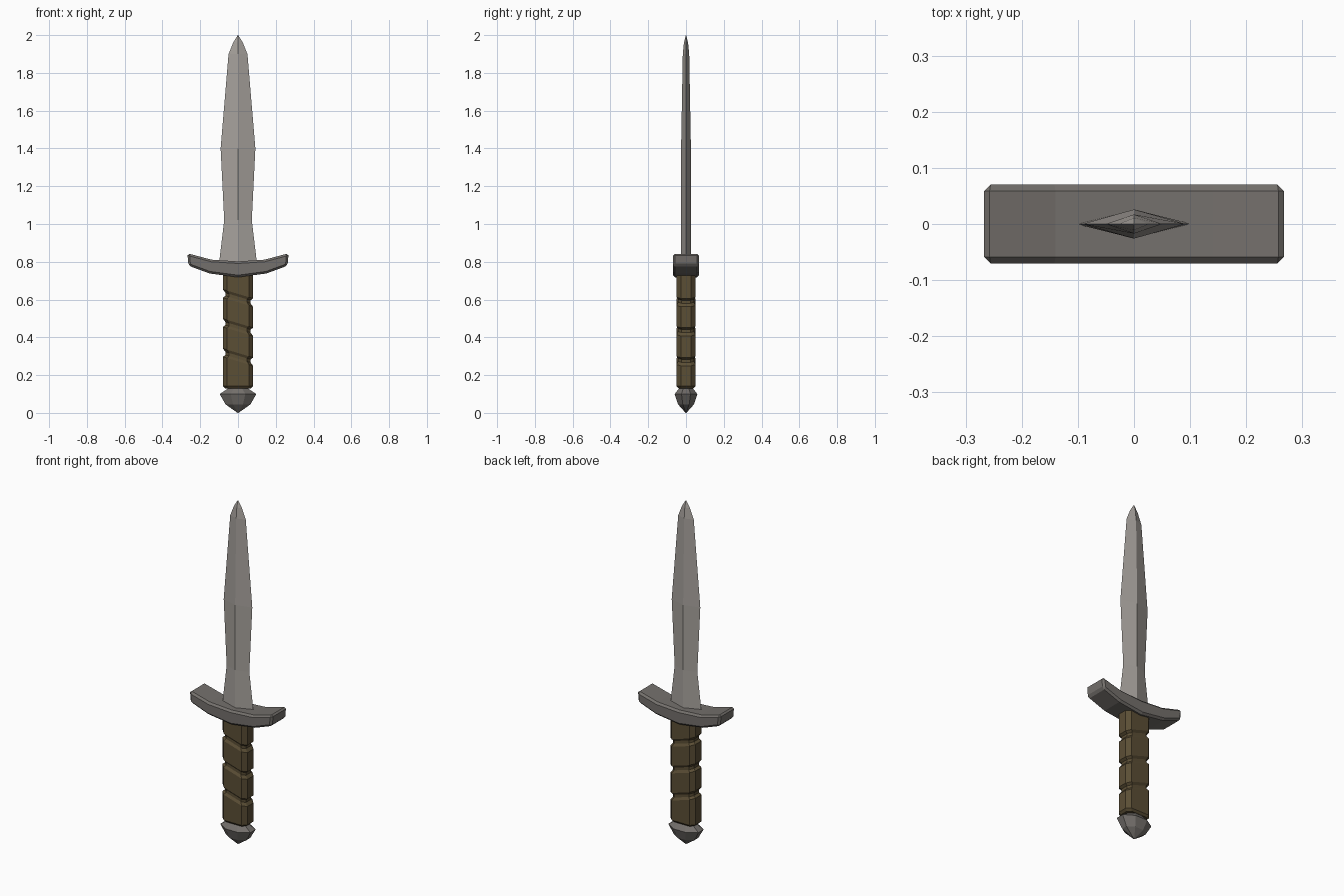
import bpy, bmesh

if "Cube" in bpy.data.objects:
    bpy.data.objects.remove(bpy.data.objects["Cube"])


def material(name, rgb):
    m = bpy.data.materials.new(name)
    m.diffuse_color = (*rgb, 1)
    m.use_nodes = True
    m.node_tree.nodes["Principled BSDF"].inputs["Base Color"].default_value = m.diffuse_color
    return m


BLADE = material("pale steel", (0.38, 0.355, 0.33))
IRON = material("dark iron", (0.175, 0.162, 0.15))
LEATHER = material("brown leather", (0.105, 0.077, 0.036))


def finish(bm, name, mat):
    bmesh.ops.remove_doubles(bm, verts=bm.verts, dist=1e-5)
    bmesh.ops.recalc_face_normals(bm, faces=bm.faces)
    me = bpy.data.meshes.new(name)
    bm.to_mesh(me)
    bm.free()
    ob = bpy.data.objects.new(name, me)
    bpy.context.collection.objects.link(ob)
    me.materials.append(mat)
    return ob


def loft(name, section, rings, mat, tilt=None):
    """Loft a unit section through (z, half width x, half depth y) rings."""
    bm = bmesh.new()
    rows = []
    for k, (z, sx, sy) in enumerate(rings):
        t = tilt[k] if tilt else 0
        rows.append([bm.verts.new((x * sx, y * sy, z + t * x * sx)) for x, y in section])
    n = len(section)
    for a, b in zip(rows, rows[1:]):
        for i in range(n):
            j = (i + 1) % n
            bm.faces.new((a[i], a[j], b[j], b[i]))
    bm.faces.new(rows[0][::-1])
    bm.faces.new(rows[-1])
    return finish(bm, name, mat)


DIAMOND = [(1, 0), (0, 1), (-1, 0), (0, -1)]
OCTAGON = [(1, -.55), (1, .55), (.72, 1), (-.72, 1),
           (-1, .55), (-1, -.55), (-.72, -1), (.72, -1)]
GEM = [(1, -.4), (1, .4), (.4, 1), (-.4, 1),
       (-1, .4), (-1, -.4), (-.4, -1), (.4, -1)]

# Leaf-shaped blade with a central ridge
loft("blade", DIAMOND, [(0.77, .103, .026), (1.02, .073, .026), (1.40, .092, .026),
                        (1.90, .050, .017), (1.96, .026, .011), (2.0, .001, .001)], BLADE)

# Curved crossguard: side profile extruded through the depth, edges bevelled
half = [(0, .718), (.15, .738), (.262, .779), (.268, .845), (.14, .811), (0, .802)]
profile = half + [(-x, z) for x, z in half[-2:0:-1]]
bm = bmesh.new()
front = [bm.verts.new((x, -.07, z)) for x, z in profile]
back = [bm.verts.new((x, .07, z)) for x, z in profile]
n = len(profile)
bm.faces.new(front)
bm.faces.new(back[::-1])
for i in range(n):
    j = (i + 1) % n
    bm.faces.new((front[j], front[i], back[i], back[j]))
guard = finish(bm, "crossguard", IRON)
bev = guard.modifiers.new("edge bevel", "BEVEL")
bev.width = 0.011
bev.segments = 1
bev.limit_method = 'ANGLE'
bev.angle_limit = 0.7

# Grip with slanted grooves
rings, tilt = [(.13, .068, .040), (.142, .08, .05)], [0, 0]
for z in (.295, .453, .608):
    for dz, s in ((-.022, 1), (-.008, .83), (.008, .83), (.022, 1)):
        rings.append((z + dz, .08 * s, .05 * s))
        tilt.append(-.3)
rings.append((.745, .08, .05))
tilt.append(0)
loft("grip", OCTAGON, rings, LEATHER, tilt)

# Faceted pommel coming to a point
loft("pommel", GEM, [(0, .002, .002), (.045, .066, .042), (.10, .097, .060),
                     (.128, .055, .038), (.15, .05, .035)], IRON)
